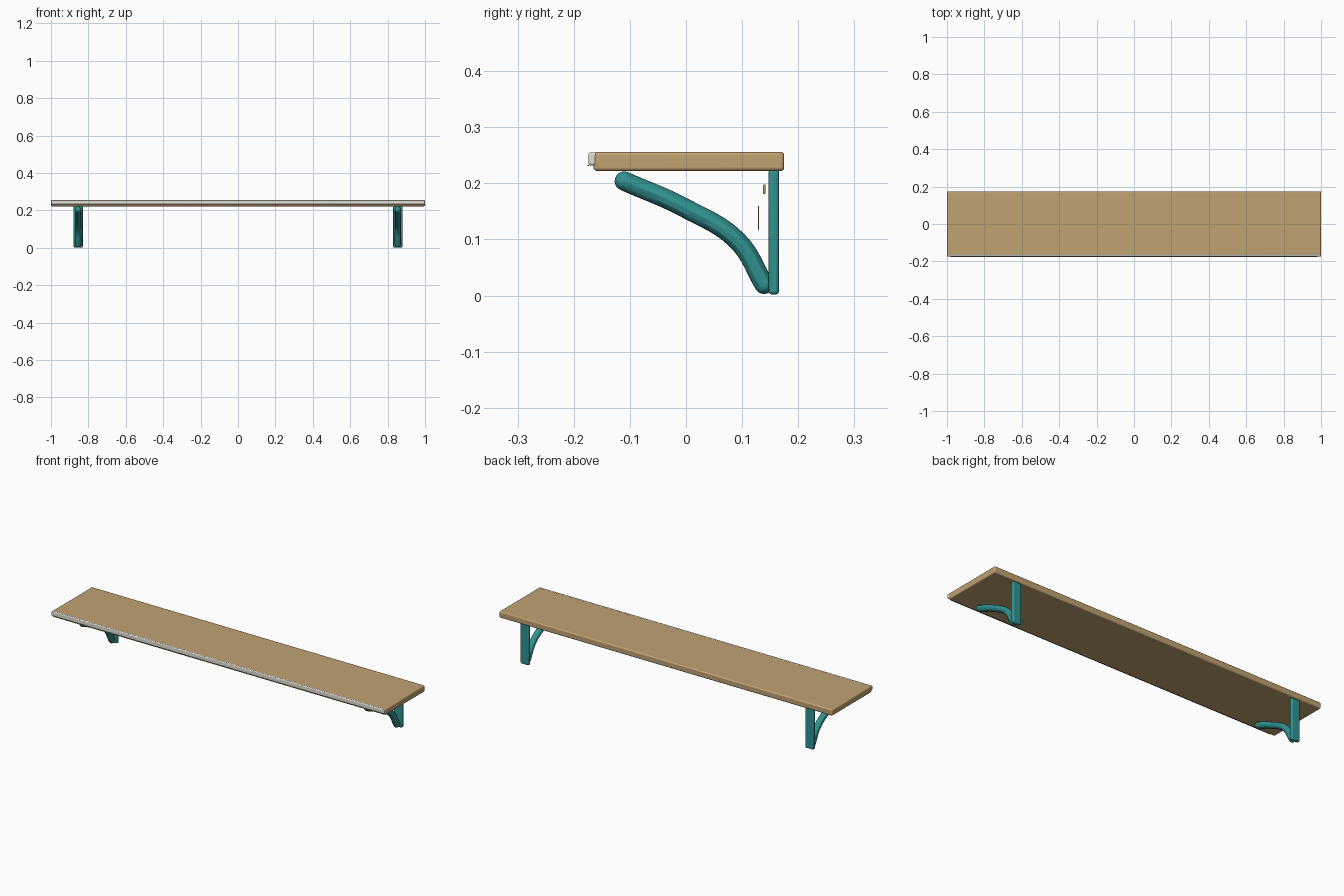
import bpy, bmesh
from mathutils import Vector

if "Cube" in bpy.data.objects:
    bpy.data.objects.remove(bpy.data.objects["Cube"])


def material(name, rgb):
    m = bpy.data.materials.new(name)
    m.diffuse_color = (*rgb, 1)
    m.use_nodes = True
    m.node_tree.nodes["Principled BSDF"].inputs["Base Color"].default_value = m.diffuse_color
    return m


WOOD = material("wood", (0.53, 0.36, 0.17))
TEAL = material("teal_metal", (0.03, 0.29, 0.28))
CREAM = material("cream_trim", (0.75, 0.73, 0.66))
BRASS = material("brass", (0.45, 0.32, 0.12))


def smooth(ob):
    bpy.ops.object.select_all(action='DESELECT')
    bpy.context.view_layer.objects.active = ob
    ob.select_set(True)
    bpy.ops.object.shade_smooth_by_angle()


def box(name, lo, hi, mat, bevel):
    lo, hi = Vector(lo), Vector(hi)
    bpy.ops.mesh.primitive_cube_add(size=1, location=(lo + hi) / 2)
    ob = bpy.context.object
    ob.name = name
    ob.scale = hi - lo
    bpy.ops.object.transform_apply(location=False, rotation=False, scale=True)
    ob.data.materials.append(mat)
    mod = ob.modifiers.new("rounded_edges", 'BEVEL')
    mod.width, mod.segments = bevel, 3
    smooth(ob)
    return ob


def arm(name, x):
    # Curved strut: a round tube with domed ends
    pts = [(-0.110, 0.204), (0, 0.155), (0.093, 0.096), (0.139, 0.02)]
    r = 0.0172
    cu = bpy.data.curves.new(name, 'CURVE')
    cu.dimensions = '3D'
    cu.bevel_depth, cu.bevel_resolution, cu.resolution_u = r, 4, 10
    sp = cu.splines.new('BEZIER')
    sp.bezier_points.add(len(pts) - 1)
    for p, (y, z) in zip(sp.bezier_points, pts):
        p.co = (x, y, z)
        p.handle_left_type = p.handle_right_type = 'AUTO'
    ob = bpy.data.objects.new(name, cu)
    bpy.context.collection.objects.link(ob)
    bpy.ops.object.select_all(action='DESELECT')
    bpy.context.view_layer.objects.active = ob
    ob.select_set(True)
    bpy.ops.object.convert(target='MESH')
    ob = bpy.context.object
    bm = bmesh.new()
    bm.from_mesh(ob.data)
    for y, z in (pts[0], pts[-1]):
        dome = bmesh.ops.create_uvsphere(bm, u_segments=16, v_segments=10, radius=r)
        bmesh.ops.translate(bm, verts=dome["verts"], vec=(x, y, z))
    bm.to_mesh(ob.data)
    bm.free()
    ob.data.materials.clear()
    ob.data.materials.append(TEAL)
    smooth(ob)


# Shelf board with front edging
box("shelf_board", (-1, -0.165, 0.222), (1, 0.175, 0.256), WOOD, 0.006)
box("front_trim", (-1, -0.174, 0.232), (1, -0.160, 0.255), CREAM, 0.004)
box("trim_bead", (-0.98, -0.1755, 0.2305), (0.98, -0.1725, 0.233), BRASS, 0.0005)

# Two brackets: wall plate, curved arm, small fittings in front of the plate
for side, x in (("left", -0.855), ("right", 0.855)):
    box(side + "_wall_plate", (x - 0.025, 0.147, 0.002), (x + 0.025, 0.166, 0.225), TEAL, 0.006)
    arm(side + "_bracket_arm", x)
    box(side + "_inset_strip", (x - 0.008, 0.128, 0.117), (x + 0.008, 0.130, 0.160), BRASS, 0.0005)
    box(side + "_screw_head", (x - 0.009, 0.137, 0.181), (x + 0.009, 0.142, 0.198), BRASS, 0.002)
